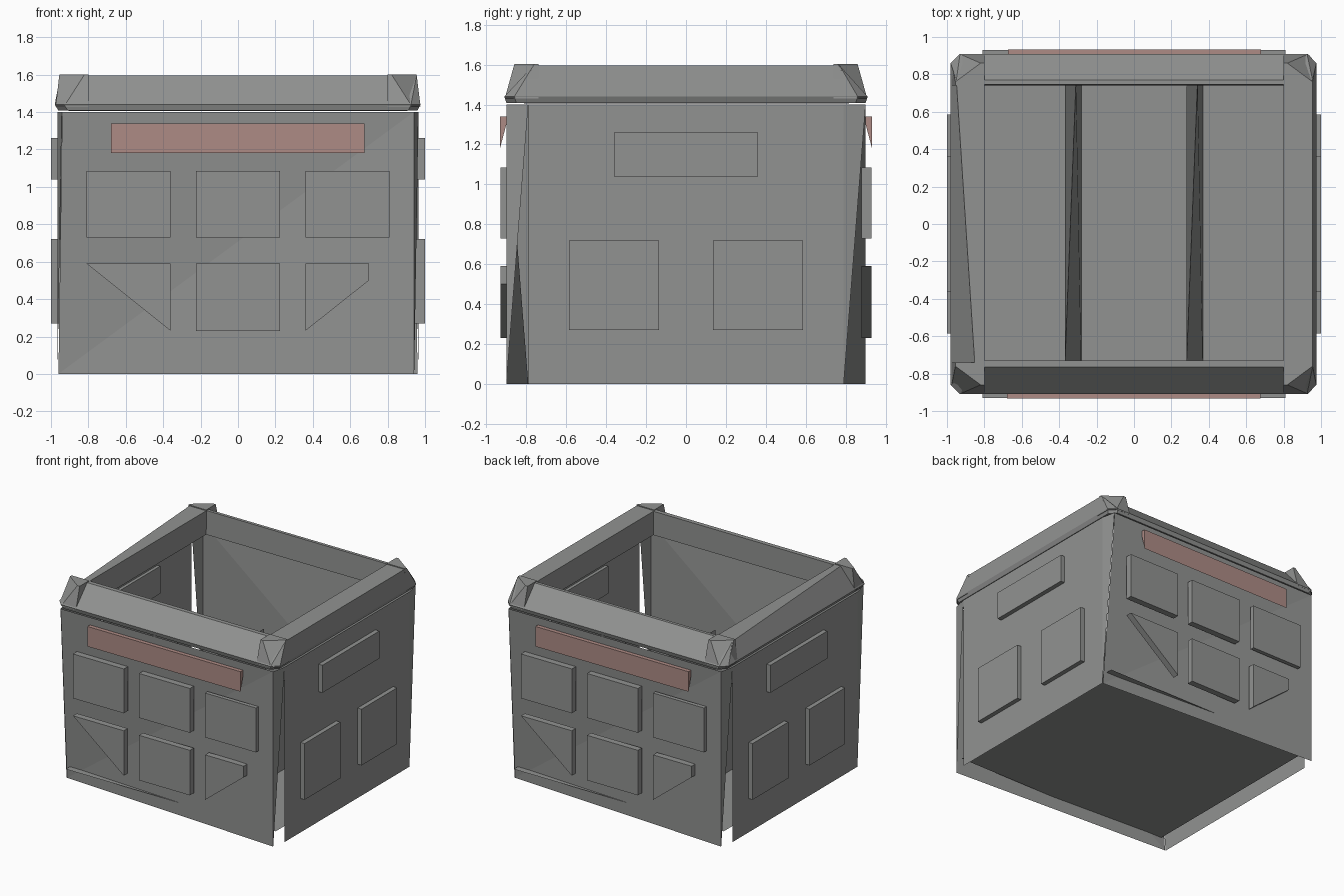
import bpy
import bmesh
from math import pi
from mathutils import Matrix

cube = bpy.data.objects.get("Cube")
if cube:
    bpy.data.objects.remove(cube, do_unlink=True)


def material(name, rgb):
    mat = bpy.data.materials.new(name)
    mat.use_nodes = True
    mat.diffuse_color = (*rgb, 1)
    mat.node_tree.nodes["Principled BSDF"].inputs["Base Color"].default_value = (*rgb, 1)
    return mat


GREY = material("stone grey", (0.285, 0.29, 0.285))
PINK = material("dusty pink", (0.42, 0.26, 0.235))


def face(bm, points):
    bm.faces.new([bm.verts.new(p) for p in points])


def finish(bm, name, mat, turn=0.0, outward=False):
    bmesh.ops.remove_doubles(bm, verts=bm.verts, dist=0.0005)
    if outward:
        bmesh.ops.recalc_face_normals(bm, faces=bm.faces)
    bm.transform(Matrix.Rotation(turn, 4, "Z"))
    mesh = bpy.data.meshes.new(name)
    bm.to_mesh(mesh)
    bm.free()
    mesh.materials.append(mat)
    obj = bpy.data.objects.new(name, mesh)
    bpy.context.collection.objects.link(obj)


def join_loops(bm, low, high):
    for k in range(len(low)):
        n = (k + 1) % len(low)
        points = []
        for p in (low[k], low[n], high[n], high[k]):
            if p not in points:
                points.append(p)
        if len(points) > 2:
            face(bm, points)


def solid(name, low, high, mat, turn=0.0, scale=(1, 1, 1)):
    """Closed solid between two matching outlines."""
    bm = bmesh.new()
    join_loops(bm, low, high)
    face(bm, low)
    face(bm, high)
    bm.transform(Matrix.Diagonal((*scale, 1)))
    finish(bm, name, mat, turn, True)


def panel(name, outline, inner, outer, turn):
    """Flat plate on a wall, from an outline across and up the wall."""
    solid(name, [(u, -inner, z) for u, z in outline],
          [(u, -outer, z) for u, z in outline], GREY, turn)


def sheet(name, faces, turn=0.0):
    bm = bmesh.new()
    for points in faces:
        face(bm, points)
    finish(bm, name, GREY, turn)


def box_outline(u0, u1, z0, z1):
    return [(u0, z0), (u1, z0), (u1, z1), (u0, z1)]


# Front and back: wall with one bottom corner set back, panels and sign board
long_panels = {
    "lower_left_panel": [(-0.36, 0.23), (-0.36, 0.59), (-0.81, 0.59)],
    "lower_middle_panel": box_outline(-0.225, 0.225, 0.23, 0.59),
    "lower_right_panel": [(0.36, 0.23), (0.7, 0.5), (0.7, 0.59), (0.36, 0.59)],
}
for label, m in (("left", -0.585), ("middle", 0), ("right", 0.585)):
    long_panels[f"upper_{label}_panel"] = box_outline(m - 0.225, m + 0.225, 0.73, 1.085)
bl, br = (-0.96, -0.79, 0), (0.94, -0.9, 0)
tl, tr = (-0.94, -0.9, 1.4), (0.94, -0.9, 1.4)
sign = [(-0.932, 1.18), (-0.932, 1.34), (-0.9, 1.34), (-0.9, 1.3)]
for end, turn in (("front", 0), ("back", pi)):
    sheet(end + "_wall", [(bl, br, tr), (bl, tr, tl)], turn)
    for label, outline in long_panels.items():
        inner = 0.898 if label == "upper_right_panel" else 0.88
        panel(f"{end}_{label}", outline, inner, 0.93, turn)
    solid(end + "_sign_board", [(-0.68, y, z) for y, z in sign],
          [(0.675, y, z) for y, z in sign], PINK, turn)

# Sides: wall with tapering corner strips that meet the end walls, and panels
side_panels = {
    "lower_front_panel": box_outline(-0.585, -0.135, 0.27, 0.72),
    "lower_back_panel": box_outline(0.135, 0.585, 0.27, 0.72),
    "upper_panel": box_outline(-0.36, 0.36, 1.04, 1.26),
}
face_y, edge_y = -0.965, -0.942
side_faces = [[(u, face_y, z) for u, z in box_outline(-0.79, 0.79, 0, 1.4)],
              [(-0.9, edge_y, 0), (-0.79, face_y, 1.4), (-0.9, edge_y, 1.4)],
              [(0.79, face_y, 0), (0.9, edge_y, 1.4), (0.79, face_y, 1.4)]]
for side, turn in (("left", pi / 2), ("right", -pi / 2)):
    sheet(side + "_wall", side_faces, turn)
    for label, outline in side_panels.items():
        panel(f"{side}_{label}", outline, 0.94, 1.0, turn)

# Floor
sheet("floor", [[(x, y, 0.1) for x, y in box_outline(-0.93, 0.93, -0.85, 0.85)]])

# Two sloping dividers inside
for side, x in (("right", -0.37), ("left", 0.28)):
    low, high = [[(x, y, 0.1), (x + 0.088, y, 0.1), (x + top, y, 0.77)]
                 for y, top in ((-0.77, 0.0), (0.77, 0.06))]
    solid(side + "_divider", low, high, GREY)


def ring(x0, x1, y0, y1, z, c):
    """Rectangle with corners cut by c."""
    return [(x0 + c, y0, z), (x1 - c, y0, z), (x1, y0 + c, z), (x1, y1 - c, z),
            (x1 - c, y1, z), (x0 + c, y1, z), (x0, y1 - c, z), (x0, y0 + c, z)]


# Sloped roof rim around the open top, its right side skewed
bm = bmesh.new()
inner_low = ring(-0.8, 0.8, -0.73, 0.74, 1.405, 0)
crest = [(-0.95 if x < 0 < y else x, y, z)
         for x, y, z in ring(-0.85, 0.955, -0.765, 0.77, 1.595, 0)]
rings = [inner_low,
         ring(-0.96, 0.96, -0.9, 0.9, 1.408, 0.05),
         ring(-0.98, 0.975, -0.91, 0.91, 1.44, 0.05),
         crest,
         ring(-0.8, 0.8, -0.73, 0.745, 1.595, 0),
         inner_low]
for low, high in zip(rings, rings[1:]):
    join_loops(bm, low, high)
finish(bm, "roof_rim", GREY, 0, True)

# Hipped corner caps on the rim
cap_low = [(0.8, 0.74), (0.975, 0.74), (0.975, 0.86), (0.93, 0.908), (0.8, 0.908)]
cap_high = [(0.8, 0.74), (0.955, 0.74), (0.955, 0.76), (0.82, 0.86), (0.8, 0.86)]
for side, sx in (("left", 1), ("right", -1)):
    for end, sy in (("front", -1), ("back", 1)):
        solid(f"{end}_{side}_corner_cap", [(x, y, 1.43) for x, y in cap_low],
              [(x, y, 1.602) for x, y in cap_high], GREY, 0, (sx, sy, 1))
